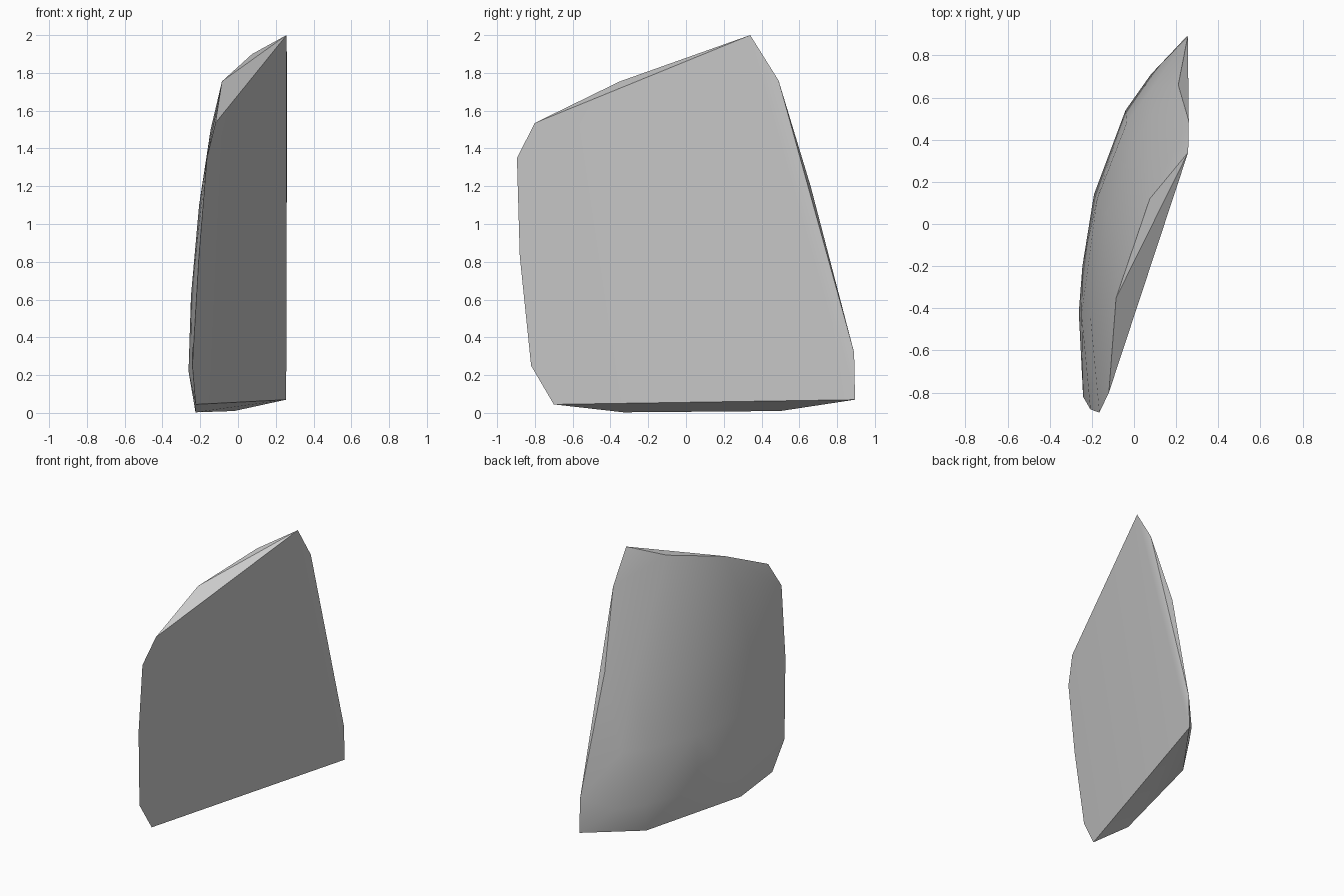
import bpy
import bmesh
import math

cube = bpy.data.objects.get("Cube")
if cube:
    bpy.data.objects.remove(cube)

# Single stone grey
stone = bpy.data.materials.new("stone_grey")
stone.use_nodes = True
grey = (0.6, 0.6, 0.6, 1)
stone.diffuse_color = grey
stone.node_tree.nodes["Principled BSDF"].inputs["Base Color"].default_value = grey


def on_cleft(y, z):
    """Point on the tilted flat face."""
    return (-0.019 + 0.299 * y + 0.0905 * z, y, z)


# Outline of the flat face, front edge going up
points = [on_cleft(y, z) for y, z in (
    (-0.70, 0.045), (-0.82, 0.25), (-0.88, 0.83), (-0.895, 1.35), (-0.80, 1.535))]
# Rear edge going down, and the folded rear corners
points += [(0.257, 0.34, 2.0), (0.26, 0.49, 1.76), (0.21, 0.66, 1.2),
           (0.255, 0.89, 0.32), (0.255, 0.895, 0.07)]
# Top and bottom rims of the domed side
points += [(0.075, 0.12, 1.9), (-0.085, -0.35, 1.755),
           (-0.225, -0.33, 0.003), (-0.02, 0.5, 0.01)]
# Rings across the domed side, from low to high
rings = {
    0.22: ((-0.262, -0.42), (-0.245, -0.2), (-0.19, 0.14), (-0.04, 0.54), (0.08, 0.71)),
    0.62: ((-0.249, -0.43), (-0.175, 0.12), (-0.035, 0.48), (0.09, 0.65)),
    1.1: ((-0.206, -0.45), (-0.13, 0.04), (-0.012, 0.35), (0.085, 0.525)),
    1.5: ((-0.145, -0.42), (-0.07, -0.04), (0.035, 0.24), (0.13, 0.41)),
}
points += [(x, y, z) for z, ring in rings.items() for x, y in ring]

# Shrink a convex skin around the points
bm = bmesh.new()
for p in points:
    bm.verts.new(p)
bmesh.ops.convex_hull(bm, input=bm.verts)
bmesh.ops.delete(bm, geom=[v for v in bm.verts if not v.link_faces], context="VERTS")
bmesh.ops.dissolve_limit(bm, angle_limit=math.radians(1.5),
                         verts=bm.verts, edges=bm.edges)
bmesh.ops.recalc_face_normals(bm, faces=bm.faces)
mesh = bpy.data.meshes.new("stone_shard")
bm.to_mesh(mesh)
bm.free()
mesh.materials.append(stone)

shard = bpy.data.objects.new("stone_shard", mesh)
bpy.context.collection.objects.link(shard)
bpy.context.view_layer.objects.active = shard
shard.select_set(True)
bpy.ops.object.shade_smooth_by_angle(angle=math.radians(30))
